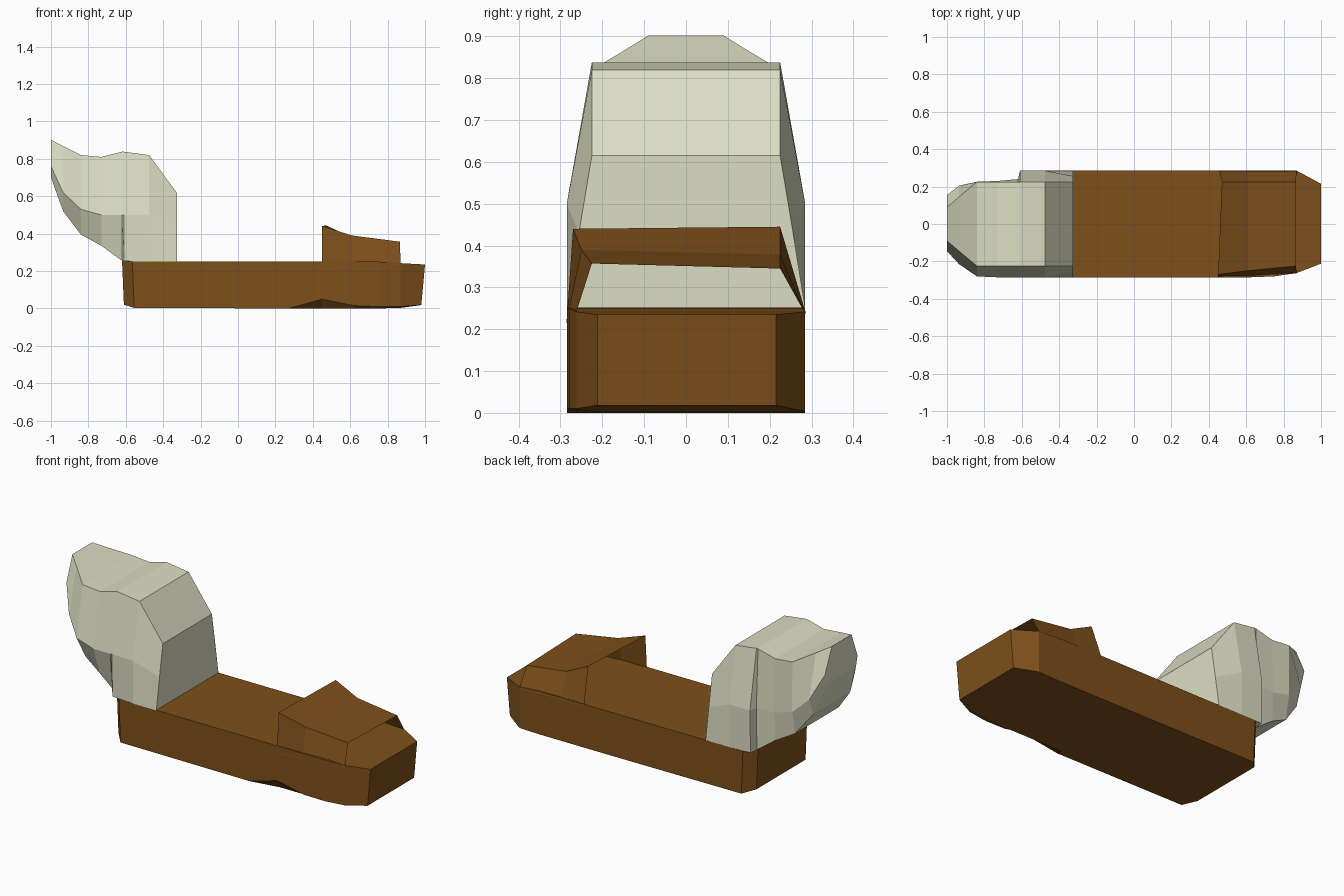
import bpy, bmesh


def material(name, color):
    m = bpy.data.materials.new(name)
    m.diffuse_color = (*color, 1)
    return m


def loft(name, sections, mat, closed=True):
    """Skin a run of matching cross-sections; closed ones become capped solids."""
    bm = bmesh.new()
    rings = [[bm.verts.new(p) for p in s] for s in sections]
    n = len(rings[0])
    for a, b in zip(rings, rings[1:]):
        for i in range(n if closed else n - 1):
            j = (i + 1) % n
            bm.faces.new((a[i], a[j], b[j], b[i]))
    if closed:
        bm.faces.new(rings[0])
        bm.faces.new(rings[-1])
    bmesh.ops.recalc_face_normals(bm, faces=bm.faces)
    mesh = bpy.data.meshes.new(name)
    bm.to_mesh(mesh)
    bm.free()
    mesh.materials.append(mat)
    ob = bpy.data.objects.new(name, mesh)
    bpy.context.collection.objects.link(ob)
    return ob


brown = material("brown", (0.21, 0.08, 0.011))
cream = material("cream", (0.72, 0.73, 0.55))

# Base slab: x top, x bottom, front y, back y, top z, bottom z, front lower edge z
slab = [
    (-0.62, -0.61, -0.225, 0.225, 0.255, 0.02, 0.02),
    (-0.565, -0.555, -0.285, 0.285, 0.252, 0.003, 0.003),
    (0.27, 0.27, -0.285, 0.285, 0.252, 0, 0),
    (0.45, 0.45, -0.285, 0.285, 0.252, 0, 0.05),
    (0.62, 0.62, -0.285, 0.285, 0.252, 0, 0.015),
    (0.75, 0.75, -0.28, 0.285, 0.25, 0, 0.01),
    (0.87, 0.87, -0.262, 0.285, 0.242, 0.003, 0.01),
    (1.0, 0.98, -0.212, 0.215, 0.235, 0.018, 0.018),
]
loft("base_slab", [
    [(xt, yf, zt), (xb, yf, zf), (xb, yf + 0.03, zb), (xb, yb, zb), (xt, yb, zt)]
    for xt, xb, yf, yb, zt, zb, zf in slab], brown)

# Open hood over the far end: a folded sheet running from front wall to back wall
loft("hood", [
    [(0.45, -0.286, 0.21), (0.45, -0.27, 0.44), (0.47, 0.225, 0.445), (0.455, 0.286, 0.24)],
    [(0.61, -0.286, 0.22), (0.61, -0.25, 0.39), (0.61, 0.225, 0.378), (0.61, 0.286, 0.24)],
    [(0.87, -0.264, 0.235), (0.865, -0.225, 0.357), (0.865, 0.225, 0.345), (0.87, 0.286, 0.235)],
], brown, closed=False)

# Raised back: x, bottom (y, z), front middle y, back middle y, middle z, top (y, z)
back = [
    (-0.325, 0.285, 0.25, 0.256, 0.256, 0.43, 0.225, 0.615),
    (-0.475, 0.285, 0.25, 0.285, 0.285, 0.50, 0.225, 0.82),
    (-0.61, 0.28, 0.253, 0.285, 0.285, 0.50, 0.225, 0.838),
    (-0.62, 0.235, 0.255, 0.285, 0.24, 0.50, 0.225, 0.838),
    (-0.73, 0.225, 0.335, 0.285, 0.23, 0.50, 0.225, 0.81),
    (-0.84, 0.20, 0.395, 0.28, 0.226, 0.53, 0.225, 0.82),
    (-0.935, 0.17, 0.52, 0.215, 0.205, 0.62, 0.145, 0.868),
    (-1.0, 0.13, 0.70, 0.145, 0.155, 0.76, 0.09, 0.902),
]
loft("raised_back", [
    [(x, -yb, zb), (x, -yf, zm), (x, -yt, zt), (x, yt, zt), (x, ym, zm), (x, yb, zb)]
    for x, yb, zb, yf, ym, zm, yt, zt in back], cream)
